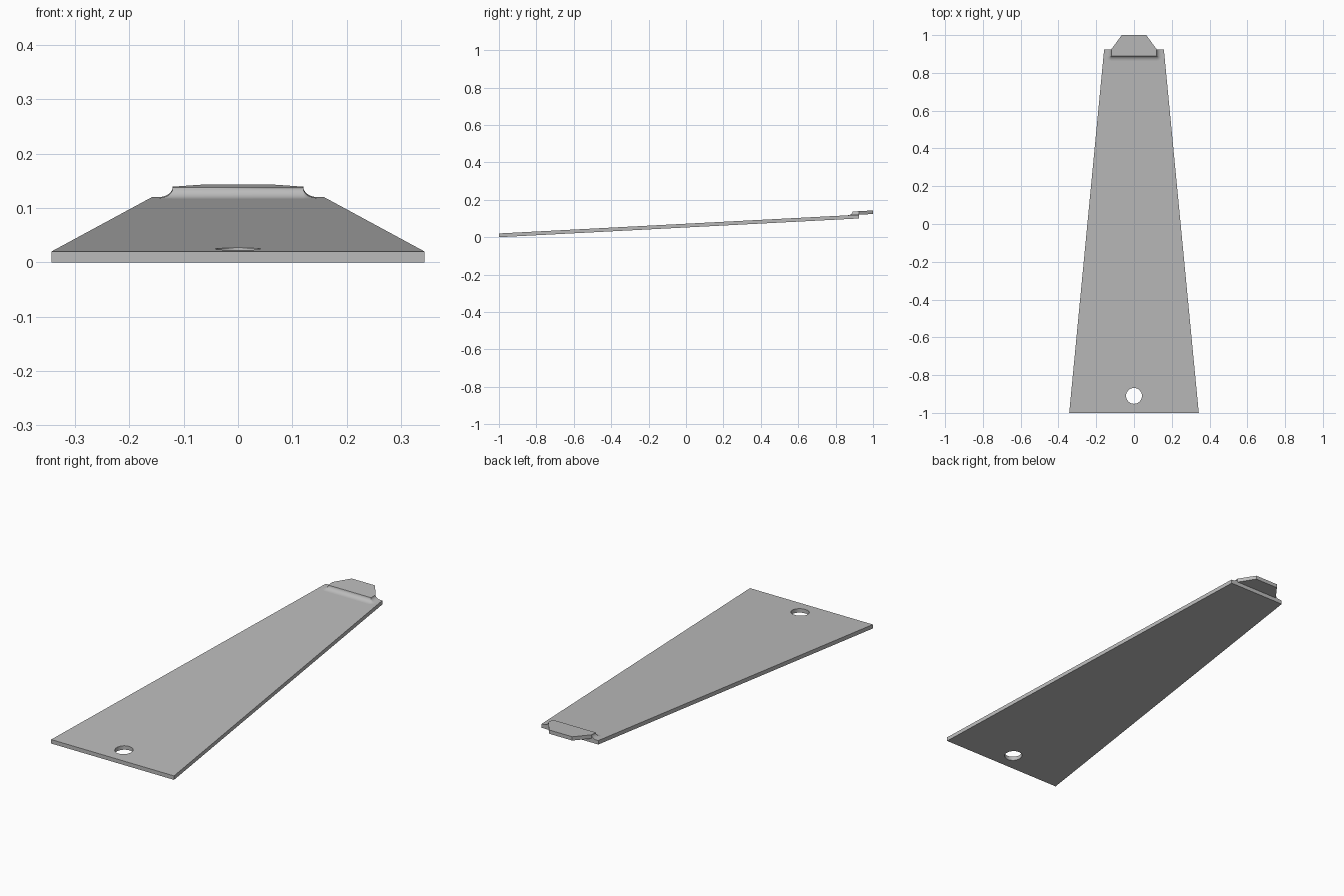
import bpy, bmesh
from math import sin, cos, pi, radians

cube = bpy.data.objects.get("Cube")
if cube:
    bpy.data.objects.remove(cube)

SLOPE = 0.052       # rise of the whole part from front to back
THICK = 0.02        # plate thickness
TAB = 0.019         # tab thickness
END = 0.925         # back edge of the plate

grey = bpy.data.materials.new("plain grey")
grey.use_nodes = True
colour = (0.5, 0.5, 0.5, 1)
grey.diffuse_color = colour
grey.node_tree.nodes["Principled BSDF"].inputs["Base Color"].default_value = colour


def finish(name, bm):
    """Tilt the flat-built part along the slope and add it to the scene."""
    for v in bm.verts:
        v.co.z += SLOPE * (v.co.y + 1)
    bmesh.ops.recalc_face_normals(bm, faces=bm.faces)
    mesh = bpy.data.meshes.new(name)
    bm.to_mesh(mesh)
    bm.free()
    mesh.materials.append(grey)
    obj = bpy.data.objects.new(name, mesh)
    bpy.context.collection.objects.link(obj)
    bpy.ops.object.select_all(action="DESELECT")
    obj.select_set(True)
    bpy.context.view_layer.objects.active = obj
    bpy.ops.object.shade_smooth_by_angle(angle=radians(30))
    return obj


def slab(name, loops, z, height):
    """Extrude an outline, with optional hole loops, upward from z."""
    bm = bmesh.new()
    edges = []
    for loop in loops:
        vs = [bm.verts.new((x, y, z)) for x, y in loop]
        edges += [bm.edges.new((a, b)) for a, b in zip(vs, vs[1:] + vs[:1])]
    bmesh.ops.triangle_fill(bm, edges=edges, use_beauty=True)
    top = bmesh.ops.extrude_face_region(bm, geom=bm.faces[:], use_keep_orig=True)
    for v in top["geom"]:
        if isinstance(v, bmesh.types.BMVert):
            v.co.z += height
    return finish(name, bm)


# Tapered plate with a round hanging hole
outline = [(-0.343, -1), (0.343, -1), (0.158, END), (-0.158, END)]
hole = [(0.042 * cos(2 * pi * i / 32), -0.91 + 0.042 * sin(2 * pi * i / 32))
        for i in range(32)]
slab("tapered_plate", [outline, hole], 0, THICK)

# Raised tab overhanging the back edge
half = [(0.12, 0.89), (0.12, END), (0.065, 1)]
slab("end_tab", [half + [(-x, y) for x, y in reversed(half)]], THICK, TAB)

# Concave fillet blending the tab into the plate on three sides
bm = bmesh.new()
rings = []
STEPS, REACH = 8, 0.026
for i in range(STEPS + 1):
    a = pi / 2 * i / STEPS
    d = REACH * (1 - cos(a))
    z = THICK + TAB * (1 - sin(a))
    right = [(0.12 + d, END)]
    right += [(0.12 + d * cos(b), 0.89 - d * sin(b))
              for b in (pi / 2 * k / 6 for k in range(7))]
    path = right + [(-x, y) for x, y in reversed(right)]
    rings.append([bm.verts.new((x, y, z)) for x, y in path])
for low, high in zip(rings, rings[1:]):
    for j in range(len(low) - 1):
        bm.faces.new((low[j], low[j + 1], high[j + 1], high[j]))
# flat ends at the back of the fillet
for side in (0, -1):
    foot = bm.verts.new((rings[0][side].co.x, END, THICK))
    bm.faces.new([r[side] for r in rings] + [foot])
bmesh.ops.remove_doubles(bm, verts=bm.verts, dist=0.00001)
finish("tab_fillet", bm)
